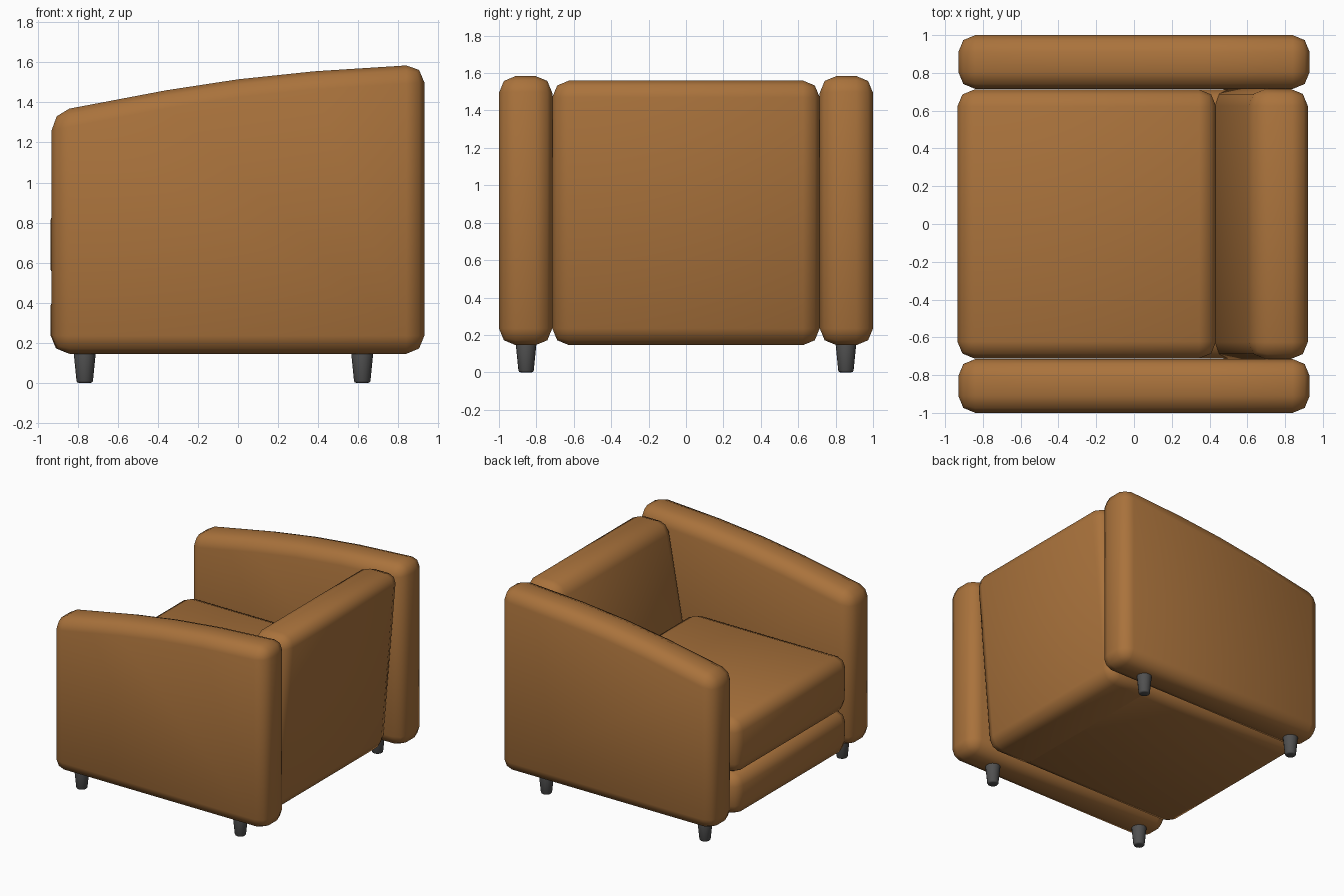
import bpy, bmesh
from mathutils import Matrix

if "Cube" in bpy.data.objects:
    bpy.data.objects.remove(bpy.data.objects["Cube"])


def material(name, rgb):
    m = bpy.data.materials.new(name)
    m.diffuse_color = (*rgb, 1)
    m.use_nodes = True
    m.node_tree.nodes["Principled BSDF"].inputs["Base Color"].default_value = m.diffuse_color
    return m


LEATHER = material("tan leather", (0.40, 0.17, 0.045))
DARK = material("dark grey", (0.08, 0.08, 0.08))


def finish(name, bm, mat, bevel, angle):
    bmesh.ops.recalc_face_normals(bm, faces=bm.faces)
    me = bpy.data.meshes.new(name)
    bm.to_mesh(me)
    bm.free()
    me.materials.append(mat)
    ob = bpy.data.objects.new(name, me)
    bpy.context.collection.objects.link(ob)
    for p in me.polygons:
        p.use_smooth = True
    mod = ob.modifiers.new("rounded edges", "BEVEL")
    mod.width, mod.segments = bevel, 2
    mod.limit_method, mod.angle_limit = "ANGLE", angle
    return ob


def padded_block(name, profile, y0, y1):
    """Extrude an x-z outline along y and round its edges."""
    bm = bmesh.new()
    face = bm.faces.new([bm.verts.new((x, y0, z)) for x, z in profile])
    ext = bmesh.ops.extrude_face_region(bm, geom=[face])["geom"]
    verts = [v for v in ext if isinstance(v, bmesh.types.BMVert)]
    bmesh.ops.translate(bm, vec=(0, y1 - y0, 0), verts=verts)
    return finish(name, bm, LEATHER, 0.09, 0.6)


# Arms with gently curved, sloping tops
arm = [(-0.93, 0.145), (0.93, 0.145), (0.93, 1.59), (0.38, 1.555),
       (0.0, 1.515), (-0.36, 1.46), (-0.93, 1.352)]
padded_block("right_arm", arm, -1.0, -0.715)
padded_block("left_arm", arm, 0.715, 1.0)

# Base, seat cushion and leaning backrest
padded_block("base", [(-0.935, 0.146), (0.62, 0.146), (0.62, 0.477), (-0.935, 0.477)], -0.712, 0.712)
padded_block("seat_cushion", [(-0.935, 0.475), (0.435, 0.475), (0.435, 0.905), (-0.935, 0.905)], -0.712, 0.712)
padded_block("backrest", [(0.37, 0.145), (0.805, 0.145), (0.928, 1.56), (0.622, 1.56)], -0.715, 0.715)

# Four tapered legs under the arms
for xn, x in (("front", -0.765), ("rear", 0.62)):
    for yn, y in (("right", -0.855), ("left", 0.855)):
        bm = bmesh.new()
        bmesh.ops.create_cone(bm, cap_ends=True, segments=16, radius1=0.04, radius2=0.058,
                              depth=0.18, matrix=Matrix.Translation((x, y, 0.09)))
        finish(f"{xn}_{yn}_leg", bm, DARK, 0.01, 0.8)
